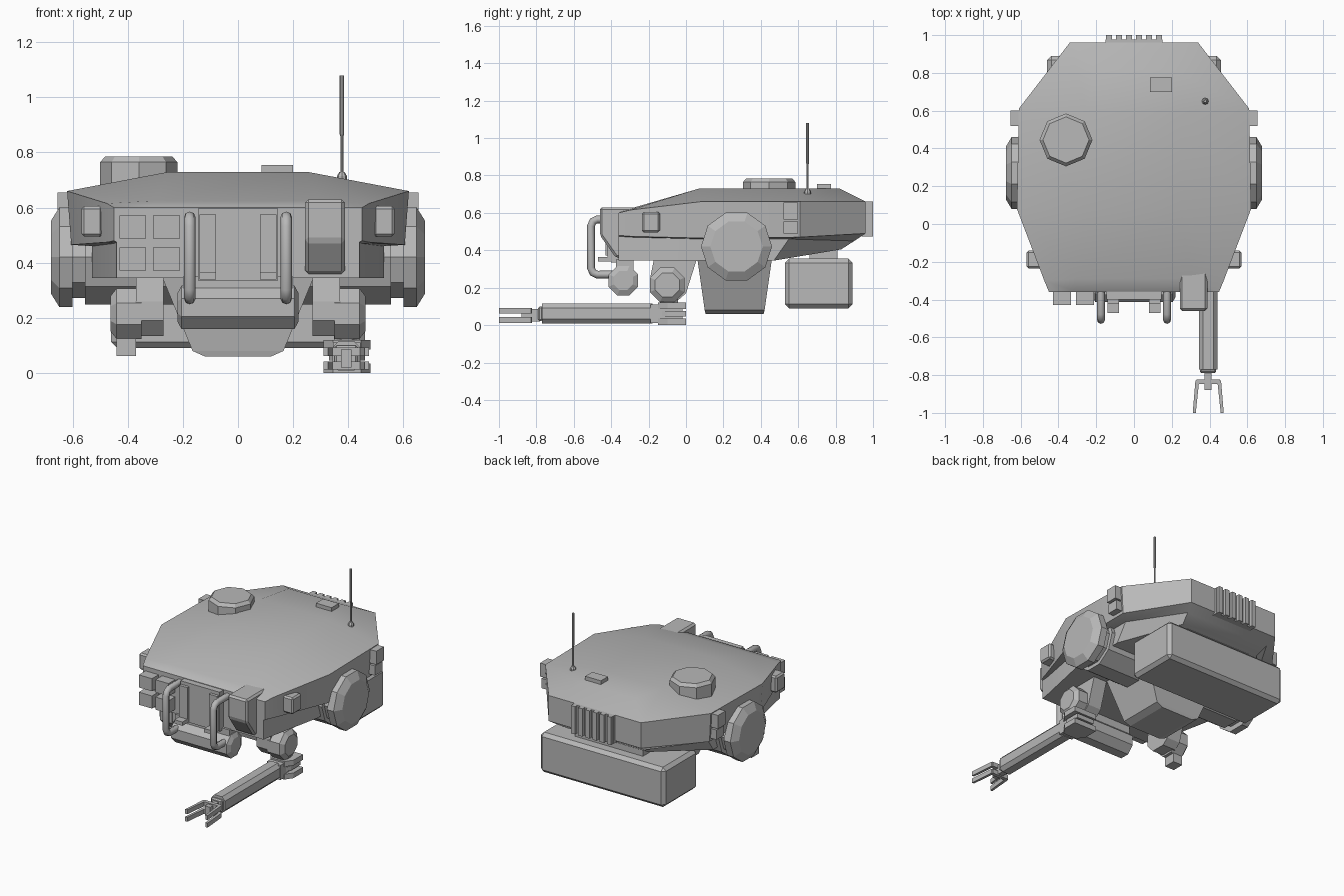
import bpy, bmesh, math
from mathutils import Vector

if "Cube" in bpy.data.objects:
    bpy.data.objects.remove(bpy.data.objects["Cube"])

grey = bpy.data.materials.new("plain_grey")
grey.diffuse_color = (0.48, 0.48, 0.48, 1)
grey.use_nodes = True
grey.node_tree.nodes["Principled BSDF"].inputs["Base Color"].default_value = grey.diffuse_color


def finish(name, bm, bevel=0, smooth=0):
    bmesh.ops.recalc_face_normals(bm, faces=bm.faces)
    if bevel:
        bmesh.ops.bevel(bm, geom=bm.edges[:], offset=bevel, segments=1, affect='EDGES')
    me = bpy.data.meshes.new(name)
    bm.to_mesh(me)
    bm.free()
    ob = bpy.data.objects.new(name, me)
    bpy.context.collection.objects.link(ob)
    me.materials.append(grey)
    if smooth:
        bpy.ops.object.select_all(action='DESELECT')
        ob.select_set(True)
        bpy.context.view_layer.objects.active = ob
        bpy.ops.object.shade_smooth_by_angle(angle=math.radians(smooth))
    return ob


def loft(name, rings, bevel=0, smooth=0, strips=False):
    bm = bmesh.new()
    vs = [[bm.verts.new(p) for p in r] for r in rings]
    n = len(vs[0])
    for a, b in zip(vs, vs[1:]):
        for i in range(n):
            j = (i + 1) % n
            bm.faces.new((a[i], a[j], b[j], b[i]))
    for r in (vs[0], vs[-1]):
        if strips:  # cap built from crosswise quads of a mirrored ring
            for i in range(n // 2 - 1):
                bm.faces.new((r[i], r[i + 1], r[n - 2 - i], r[n - 1 - i]))
        else:
            bm.faces.new(r)
    return finish(name, bm, bevel, smooth)


def box(name, x, y, z, bevel=0):
    return loft(name, [[(x[0], y[0], h), (x[1], y[0], h), (x[1], y[1], h), (x[0], y[1], h)] for h in z], bevel)


def prism(name, yz, x0, x1, bevel=0):
    return loft(name, [[(x, y, z) for y, z in yz] for x in (x0, x1)], bevel)


def lathe(name, axis, centre, prof, n, phase=0.0, smooth=0):
    """prof: (position along axis, radius); centre: the two other coordinates"""
    rings = []
    for t, r in prof:
        ring = []
        for i in range(n):
            a = 2 * math.pi * (i + phase) / n
            p = [centre[0] + r * math.cos(a), centre[1] + r * math.sin(a)]
            p.insert('xyz'.index(axis), t)
            ring.append(p)
        rings.append(ring)
    return loft(name, rings, 0, smooth)


def mirrored(half):
    return half + [(-x, y, z) for x, y, z in reversed(half)]


# Hull: roof, rim, skirt, recess under skirt, floor
loft("hull", [mirrored(h) for h in (
    [(.20, .82, .73), (.25, .60, .73), (.25, .07, .73), (.30, -.29, .625), (.31, -.355, .605)],
    [(.34, .96, .66), (.61, .61, .66), (.62, .08, .66), (.475, -.30, .615), (.45, -.36, .60)],
    [(.34, .96, .49), (.60, .61, .47), (.605, .08, .465), (.47, -.30, .475), (.45, -.36, .48)],
    [(.32, .90, .45), (.53, .55, .46), (.53, .08, .46), (.45, -.30, .47), (.44, -.36, .475)],
    [(.30, .83, .405), (.53, .47, .345), (.53, .08, .345), (.45, -.30, .345), (.44, -.36, .345)])],
    smooth=30, strips=True)

# Belly keel
loft("belly_keel", [[(sx * x, y, z) for sx, y in ((-1, y0), (1, y0), (1, y1), (-1, y1))]
     for x, y0, y1, z in ((.12, .105, .415, .06), (.165, .10, .42, .08), (.28, .06, .46, .36))])

# Rear tank and its neck
box("rear_tank", (-.46, .46), (.53, .89), (.09, .355), .022)
box("rear_tank_neck", (-.25, .25), (.66, .81), (.34, .43))

# Roof items
lathe("roof_hatch", 'z', (-.36, .445), [(.68, .14), (.765, .14), (.785, .122)], 8)
box("roof_plate", (.085, .20), (.70, .775), (.70, .755))
lathe("antenna_base", 'z', (.377, .65), [(.69, .018), (.715, .018), (.73, .009)], 8)
lathe("antenna_rod", 'z', (.377, .65), [(.72, .006), (.86, .006), (.865, .008), (1.08, .008)], 8)

# Rear grille
box("rear_grille_back", (-.15, .15), (.94, .978), (.475, .66))
for i in range(6):
    x = -.1325 + i * .053
    box("rear_grille_rib", (x - .0155, x + .0155), (.97, 1.0), (.475, .66))

# Parts on both sides
for s, side in ((-1, "left"), (1, "right")):
    def sx(a, b):
        return (min(s * a, s * b), max(s * a, s * b))
    lathe(side + "_axle", 'x', (.27, .42), [(s * .15, .18), (s * .555, .18)], 10)
    lathe(side + "_axle_collar", 'x', (.27, .42), [(s * .55, .155), (s * .61, .155)], 10)
    lathe(side + "_side_disc", 'x', (.27, .42), [(s * .60, .19), (s * .648, .19), (s * .678, .14)], 10)
    # marker lamps on the rim
    box(side + "_marker_upper", sx(.57, .655), (.52, .60), (.565, .655))
    box(side + "_marker_lower", sx(.57, .645), (.52, .60), (.49, .555))
    # corner lamp
    box(side + "_corner_lamp", sx(.49, .568), (-.235, -.14), (.495, .605), .01)
    # shoulder strut and drum
    prism(side + "_shoulder_strut", [(-.17, .36), (.06, .36), (0, .17), (-.04, .135), (-.14, .135), (-.19, .19), (-.19, .26)],
          s * .27, s * .37)
    lathe(side + "_shoulder_drum", 'x', (-.10, .215),
          [(s * .35, .10), (s * .44, .10), (s * .462, .07)], 8, .5)
    # grab bar
    cu = bpy.data.curves.new(side + "_grab_bar", 'CURVE')
    cu.dimensions = '3D'
    cu.bevel_depth = .021
    cu.bevel_resolution = 2
    cu.use_fill_caps = True
    pts = [(-.36, .565), (-.475, .565), (-.497, .555), (-.508, .53), (-.508, .305),
           (-.497, .28), (-.475, .27), (-.34, .27)]
    sp = cu.splines.new('POLY')
    sp.points.add(len(pts) - 1)
    for p, (y, z) in zip(sp.points, pts):
        p.co = (s * .175, y, z, 1)
    ob = bpy.data.objects.new(side + "_grab_bar", cu)
    bpy.context.collection.objects.link(ob)
    cu.materials.append(grey)
    bpy.ops.object.select_all(action='DESELECT')
    ob.select_set(True)
    bpy.context.view_layer.objects.active = ob
    bpy.ops.object.convert(target='MESH')
    bpy.ops.object.shade_smooth_by_angle(angle=math.radians(50))
    # front door rails
    box(side + "_door_rail", sx(.08, .14), (-.42, -.35), (.36, .575))
    box(side + "_door_foot", sx(.08, .14), (-.47, -.35), (.34, .365))

# Front door, roller and mounting
box("front_door", (-.145, .145), (-.40, -.34), (.335, .597))
lathe("front_roller", 'x', (-.335, .238),
      [(-.22, .055), (-.205, .085), (.205, .085), (.22, .055)], 8, .5)
box("roller_mount", (-.20, .20), (-.375, -.28), (.28, .35))

# Four headlamps
for x in (-.43, -.308):
    for z in (.372, .487):
        box("headlamp", (x, x + .097), (-.43, -.34), (z, z + .084))

# Front pod with a sloped underside
prism("front_pod", [(-.46, .63), (-.20, .63), (-.20, .56), (-.34, .36), (-.375, .36), (-.46, .48)], .243, .388, .012)

# Left stub under the shoulder
box("left_arm_stub", (-.44, -.37), (-.14, -.06), (.062, .15))

# Right arm: elbow stack, forearm, wrist and two stacked forks
for z in ((0.0, .035), (.045, .075), (.085, .12)):
    w = .065 if z[0] == .045 else .085
    loft("elbow_layer", [[(.395 + w * a, y, h) for a, y in
         ((-1, 0), (-1, -.10), (-.6, -.15), (.6, -.15), (1, -.10), (1, 0))] for h in z])
box("elbow_core", (.345, .445), (-.19, -.02), (.012, .11))
lathe("elbow_pin", 'z', (.395, -.09), [(.01, .05), (.15, .05)], 8, .5)
loft("forearm", [[(.393 + x, y, .062 + z) for x, z in
     ((-.05, -.03), (-.028, -.054), (.028, -.054), (.05, -.03), (.05, .03), (.028, .054), (-.028, .054), (-.05, .03))]
     for y in (-.77, -.18)])
box("wrist_block", (.35, .435), (-.79, -.765), (.022, .10), .008)
box("wrist_pin", (.373, .411), (-.88, -.78), (.02, .085))
for z in (.012, .062):
    box("fork_bridge", (.33, .455), (-.848, -.823), (z, z + .03))
    for s in (-1, 1):
        loft("fork_prong", [[(.393 + s * x, y, h) for x, y in
             ((.055, -.823), (.068, -.83), (.082, -1.0), (.066, -1.0), (.05, -.848))] for h in (z, z + .03)])
